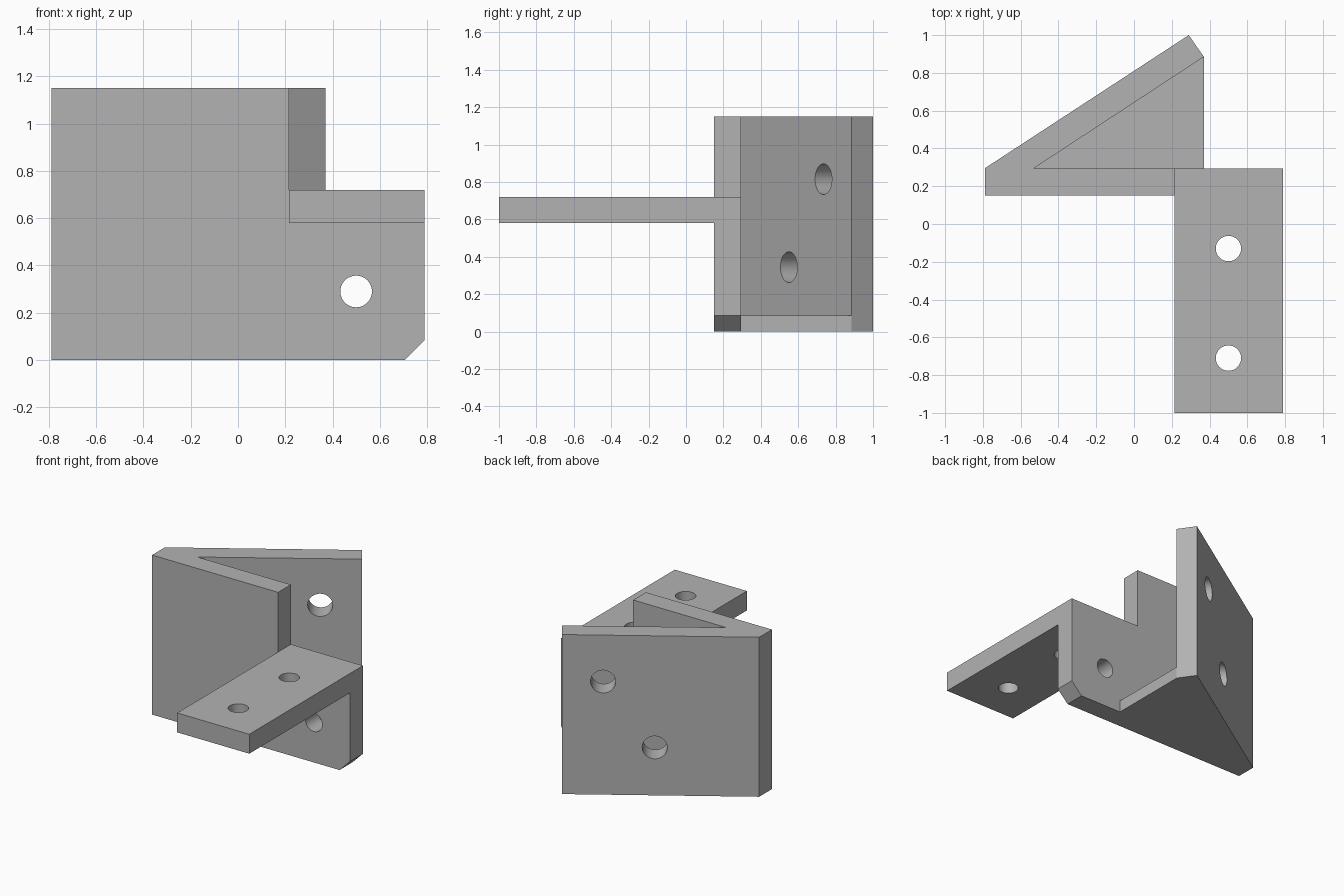
import bpy
import math
from mathutils import Matrix, Vector

old = bpy.data.objects.get("Cube")
if old:
    bpy.data.objects.remove(old, do_unlink=True)

grey = bpy.data.materials.new("plain grey")
grey.use_nodes = True
grey.diffuse_color = (0.45, 0.45, 0.45, 1)
grey.node_tree.nodes["Principled BSDF"].inputs["Base Color"].default_value = grey.diffuse_color

HEIGHT, FLOOR = 1.15, 0.085
SHELF_LOW, SHELF_TOP = 0.58, 0.72
FRONT, BACK = 0.15, 0.295
LEFT, STEP, RIGHT = -0.79, 0.215, 0.79
HOLE = 0.067


def prism(name, outline, low, high, upright=False):
    """Extrude an anticlockwise outline along z, or along y when upright."""
    def place(u, v, w):
        return (u, w, v) if upright else (u, v, w)
    n = len(outline)
    verts = [place(u, v, w) for w in (low, high) for u, v in outline]
    faces = [list(range(n))[::-1], list(range(n, 2 * n))]
    faces += [[i, (i + 1) % n, (i + 1) % n + n, i + n] for i in range(n)]
    if upright:
        faces = [f[::-1] for f in faces]
    mesh = bpy.data.meshes.new(name)
    mesh.from_pydata(verts, [], faces)
    mesh.materials.append(grey)
    obj = bpy.data.objects.new(name, mesh)
    bpy.context.collection.objects.link(obj)
    return obj


def drill(obj, centre, axis, radius):
    """Cut a round hole through a plate."""
    turn = Vector(axis).to_track_quat("Z", "Y").to_matrix().to_4x4()
    bpy.ops.mesh.primitive_cylinder_add(vertices=48, radius=radius, depth=0.5)
    cutter = bpy.context.object
    cutter.name = obj.name + "_hole_cutter"
    cutter.data.materials.append(grey)
    cutter.matrix_world = Matrix.Translation(centre) @ turn
    cutter.hide_render = True
    cutter.hide_set(True)
    cutter.display_type = "WIRE"
    cut = obj.modifiers.new("hole", "BOOLEAN")
    cut.operation = "DIFFERENCE"
    cut.solver = "EXACT"
    cut.object = cutter


# Upright front plate with a step and a clipped lower corner
front_plate = prism("front_plate", [
    (LEFT, 0), (RIGHT - FLOOR, 0), (RIGHT, FLOOR), (RIGHT, SHELF_TOP),
    (STEP, SHELF_TOP), (STEP, HEIGHT), (LEFT, HEIGHT)], FRONT, BACK, upright=True)
drill(front_plate, (0.5, 0.22, 0.29), (0, 1, 0), HOLE)

# Shelf reaching forward
shelf = prism("shelf", [(STEP, -1), (RIGHT, -1), (RIGHT, FRONT), (STEP, FRONT)],
              SHELF_LOW, SHELF_TOP)
for y in (-0.13, -0.71):
    drill(shelf, (0.5, y, 0.65), (0, 0, 1), HOLE)

# Slanted back plate, drilled square to its face
inner, outer = Vector((-0.53, BACK)), Vector((0.37, 0.885))
slanted_plate = prism("slanted_plate", [
    inner, outer, (0.29, 1), (LEFT, BACK)], 0, HEIGHT)
run = (outer - inner).normalized()
for y, z in ((0.735, 0.815), (0.55, 0.345)):
    x = inner.x + (y - inner.y) * run.x / run.y
    drill(slanted_plate, (x, y, z), (-run.y, run.x, 0), 0.082)

# Triangular floor between the two upright plates
prism("floor_web", [inner, (outer.x, BACK), outer], 0, FLOOR)

# Smooth hole walls, sharp plate edges
for obj in (front_plate, shelf, slanted_plate):
    bpy.ops.object.select_all(action="DESELECT")
    obj.select_set(True)
    bpy.context.view_layer.objects.active = obj
    for mod in [m.name for m in obj.modifiers]:
        bpy.ops.object.modifier_apply(modifier=mod)
    bpy.ops.object.shade_smooth_by_angle(angle=math.radians(30))
